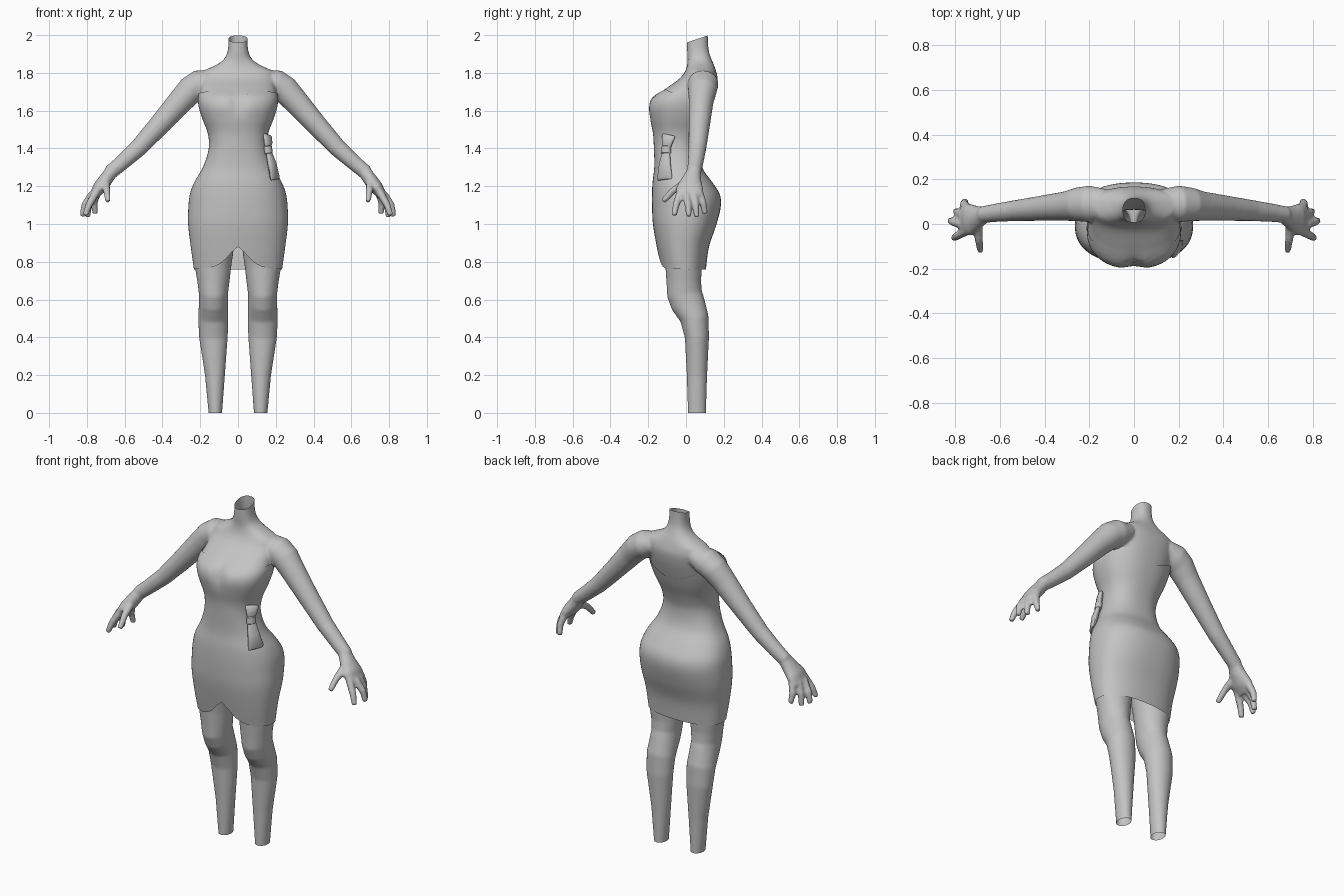
import bpy, bmesh, math
from mathutils import Vector

if "Cube" in bpy.data.objects:
    bpy.data.objects.remove(bpy.data.objects["Cube"])

grey = bpy.data.materials.new("plain grey")
grey.diffuse_color = (0.55, 0.55, 0.55, 1)
grey.use_nodes = True
grey.node_tree.nodes["Principled BSDF"].inputs["Base Color"].default_value = grey.diffuse_color

# Torso profile: height, half width, front y, back y
PROFILE = [
    (0.75, .232, -.130, .104), (0.88, .250, -.155, .122), (1.00, .264, -.175, .162),
    (1.10, .262, -.180, .185), (1.16, .254, -.180, .178), (1.22, .232, -.177, .140),
    (1.30, .186, -.168, .085), (1.40, .155, -.170, .070), (1.48, .160, -.175, .090),
    (1.56, .190, -.192, .122), (1.62, .208, -.200, .142), (1.67, .212, -.182, .157),
    (1.715, .205, -.118, .168), (1.77, .200, -.040, .174), (1.81, .190, -.010, .165),
    (1.84, .125, .000, .155), (1.87, .082, .003, .142), (1.92, .060, .000, .126),
    (2.04, .055, .000, .120)]


def profile_at(z):
    """Smooth interpolation of the profile rows."""
    P = PROFILE
    i = max(k for k in range(len(P) - 1) if k == 0 or P[k][0] <= z)
    h = P[i + 1][0] - P[i][0]
    t = (z - P[i][0]) / h

    def slope(k, c):
        a, b = max(k - 1, 0), min(k + 1, len(P) - 1)
        return (P[b][c] - P[a][c]) / (P[b][0] - P[a][0]) * h
    return [(2*t**3 - 3*t*t + 1) * P[i][c] + (t**3 - 2*t*t + t) * slope(i, c)
            + (3*t*t - 2*t**3) * P[i + 1][c] + (t**3 - t*t) * slope(i + 1, c) for c in (1, 2, 3)]


def body_point(a, z, inset=0.0):
    w, yf, yb = profile_at(z)
    c, s = math.cos(a), math.sin(a)
    x = (w - inset) * math.copysign(abs(c) ** .85, c)
    y = (yf + yb) / 2 + ((yb - yf) / 2 - inset) * math.copysign(abs(s) ** .85, s)
    if s < 0:  # soft hollow between the bust
        y += .022 * math.exp(-(x / .035) ** 2 - ((z - 1.64) / .06) ** 2)
    return Vector((x, y, z))


def loft(bm, rings, caps=True):
    rows = [[bm.verts.new(p) for p in r] for r in rings]
    n = len(rows[0])
    for r0, r1 in zip(rows, rows[1:]):
        for i in range(n):
            j = (i + 1) % n
            bm.faces.new((r0[i], r0[j], r1[j], r1[i]))
    if caps:
        bm.faces.new(rows[0][::-1])
        bm.faces.new(rows[-1])


def tube(bm, pts, mirror=1, side=(0, 1, 0), n=20):
    """Closed loft along points (x, y, z, thickness radius, side radius)."""
    P = [Vector((p[0] * mirror, p[1], p[2])) for p in pts]
    rings = []
    for i, p in enumerate(P):
        d = (P[min(i + 1, len(P) - 1)] - P[max(i - 1, 0)]).normalized()
        u = Vector(side)
        u = (u - d * u.dot(d)).normalized()
        v = d.cross(u)
        rings.append([p + v * pts[i][3] * math.cos(k * math.tau / n)
                      + u * pts[i][4] * math.sin(k * math.tau / n) for k in range(n)])
    loft(bm, rings)


def finish(bm, name, angle=50):
    bmesh.ops.recalc_face_normals(bm, faces=bm.faces)
    me = bpy.data.meshes.new(name)
    bm.to_mesh(me)
    bm.free()
    me.materials.append(grey)
    ob = bpy.data.objects.new(name, me)
    bpy.context.collection.objects.link(ob)
    bpy.ops.object.select_all(action='DESELECT')
    ob.select_set(True)
    bpy.context.view_layer.objects.active = ob
    bpy.ops.object.shade_smooth_by_angle(angle=math.radians(angle))
    return ob


# Body: torso, legs, arms and hands fused into one skin
N = 64
ANGLES = [k * math.tau / N for k in range(N)]
bm = bmesh.new()
loft(bm, [[body_point(a, 1.0 + 1.04 * k / 60, .006) for a in ANGLES] for k in range(61)])

LEG = [(.12, .058, -.04, .034, .047), (.12, .058, 0, .036, .048), (.122, .058, .2, .053, .054),
       (.13, .058, .4, .076, .064), (.131, .045, .5, .080, .076), (.13, .010, .58, .077, .091),
       (.13, -.008, .63, .077, .093), (.13, -.012, .7, .086, .092), (.132, -.012, .77, .096, .097),
       (.132, -.015, .85, .107, .106), (.12, -.005, 1.03, .110, .110)]
ARM = [(.13, .09, 1.765, .055, .068), (.20, .09, 1.742, .076, .082), (.25, .088, 1.71, .074, .076),
       (.305, .08, 1.65, .067, .066), (.42, .07, 1.52, .056, .056), (.53, .06, 1.40, .047, .047),
       (.62, .05, 1.32, .041, .041), (.68, .042, 1.27, .038, .037)]
PALM = [(.665, .043, 1.285, .034, .034), (.70, .030, 1.235, .037, .052),
        (.735, .020, 1.19, .036, .072), (.768, .020, 1.145, .022, .070)]
FINGERS = [[(.75, -.030, 1.17), (.79, -.052, 1.10), (.808, -.064, 1.045)],
           [(.77, .000, 1.16), (.812, .010, 1.10), (.824, .016, 1.04)],
           [(.765, .040, 1.16), (.79, .052, 1.10), (.797, .057, 1.035)],
           [(.745, .070, 1.17), (.762, .090, 1.11), (.757, .102, 1.055)],
           [(.70, .000, 1.22), (.695, -.070, 1.175), (.688, -.122, 1.12)]]
for m in (1, -1):
    for part in (LEG, ARM, PALM):
        tube(bm, part, m, n=28)
    for f in FINGERS:
        tube(bm, [p + (r, r) for p, r in zip(f, (.022, .019, .015))], m, n=12)
body = finish(bm, "body")
rm = body.modifiers.new("fuse", 'REMESH')
rm.mode = 'VOXEL'
rm.voxel_size = .008
sm = body.modifiers.new("soften", 'SMOOTH')
sm.factor, sm.iterations = .5, 5
for mod in ("fuse", "soften"):
    bpy.ops.object.modifier_apply(modifier=mod)

# Open slanted neck and flat ankle cuts
bm = bmesh.new()
bm.from_mesh(body.data)
for co, no in (((0, 0, 1.96), (0, -.33, 1)), ((0, 0, 0), (0, 0, -1))):
    bmesh.ops.bisect_plane(bm, geom=bm.verts[:] + bm.edges[:] + bm.faces[:],
                           plane_co=co, plane_no=no, clear_outer=True)
bm.to_mesh(body.data)
bm.free()
body.data.materials.clear()
body.data.materials.append(grey)
bpy.ops.object.shade_smooth_by_angle(angle=math.radians(60))


# Dress: sweetheart neckline, notched front hem
def neckline(a):
    c = abs(math.cos(a))
    if math.sin(a) < 0:
        return 1.658 + .055 * min(1, c / .45) ** .7 - .04 * max(0, c - .5)
    return 1.60 + .093 * c


def hem(a):
    if math.sin(a) < 0:
        x = abs(body_point(a, .8).x)
        return .762 + .118 * math.exp(-(x / .075) ** 1.5)
    return .76


bm = bmesh.new()
loft(bm, [[body_point(a, hem(a) + (neckline(a) - hem(a)) * k / 50) for a in ANGLES]
          for k in range(51)], caps=False)
finish(bm, "dress", 60)

# Bow at the waist: two flared loops and a knot
SIDE = (.5, .85, 0)
for name, pts in (
        ("bow_upper_loop", [(.156, -.102, 1.39, .011, .018), (.160, -.100, 1.43, .017, .032),
                            (.157, -.092, 1.465, .014, .040), (.156, -.090, 1.472, .006, .036)]),
        ("bow_lower_loop", [(.158, -.104, 1.40, .011, .020), (.180, -.112, 1.32, .018, .034),
                            (.195, -.113, 1.245, .015, .046), (.197, -.113, 1.235, .007, .042)]),
        ("bow_knot", [(.156, -.104, 1.418, .008, .015), (.158, -.105, 1.41, .020, .026),
                      (.162, -.106, 1.375, .020, .027), (.164, -.107, 1.366, .008, .015)])):
    bm = bmesh.new()
    tube(bm, pts, side=SIDE, n=16)
    finish(bm, name)
